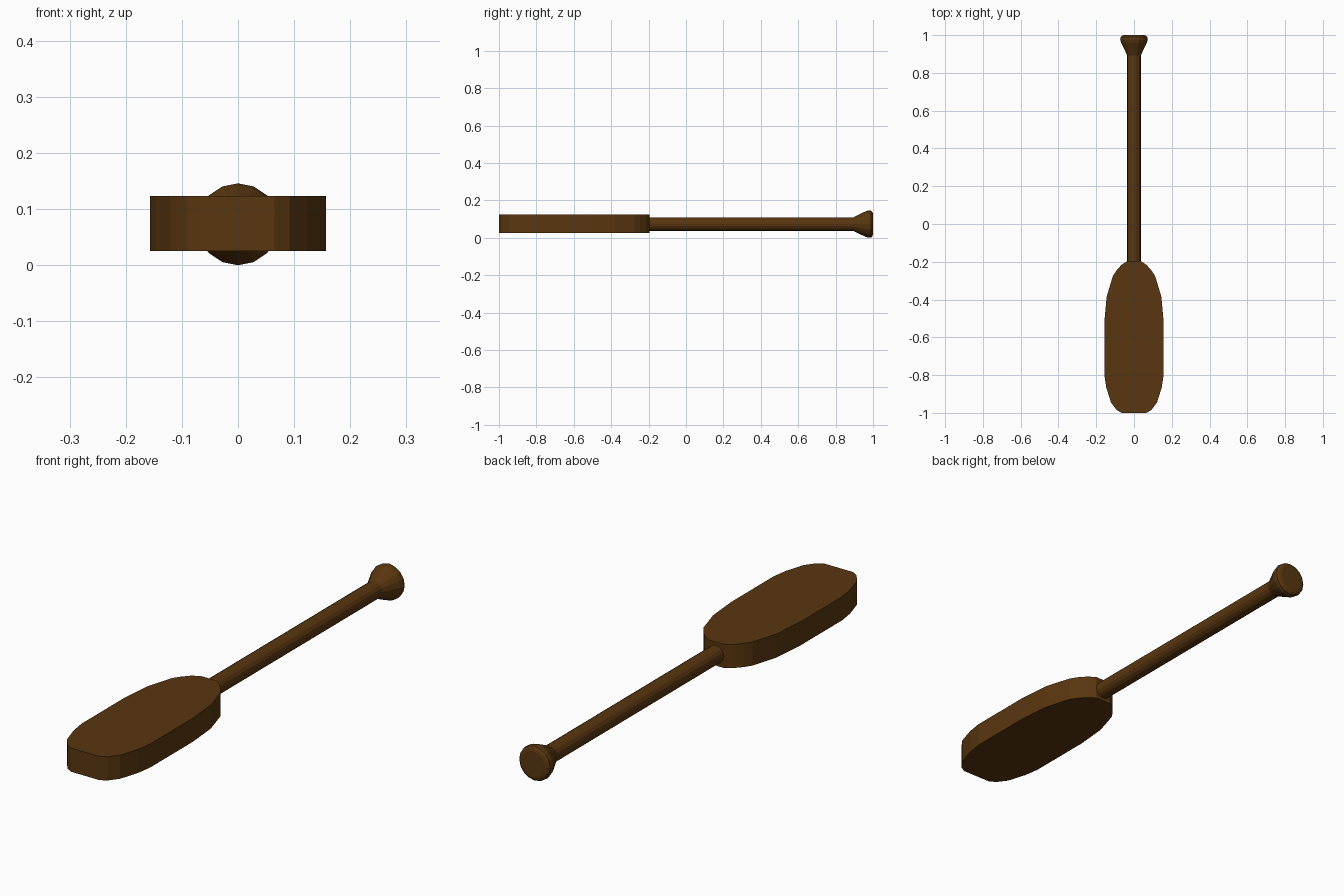
import bpy, bmesh, math

if "Cube" in bpy.data.objects:
    bpy.data.objects.remove(bpy.data.objects["Cube"])

wood = bpy.data.materials.new("dark_wood")
wood.diffuse_color = (0.1, 0.037, 0.005, 1)
wood.use_nodes = True
wood.node_tree.nodes["Principled BSDF"].inputs["Base Color"].default_value = wood.diffuse_color
MID_Z = 0.073


def finish(name, bm):
    bmesh.ops.recalc_face_normals(bm, faces=bm.faces)
    mesh = bpy.data.meshes.new(name)
    bm.to_mesh(mesh)
    bm.free()
    mesh.materials.append(wood)
    obj = bpy.data.objects.new(name, mesh)
    bpy.context.collection.objects.link(obj)
    return obj


def lathe(name, profile, sides=16):
    """Closed round part along y from (y, radius) pairs."""
    bm = bmesh.new()
    rings = []
    for y, r in profile:
        rings.append([bm.verts.new((r * math.sin(i * math.tau / sides), y,
                                    MID_Z + r * math.cos(i * math.tau / sides)))
                      for i in range(sides)])
    for a, b in zip(rings, rings[1:]):
        for i in range(sides):
            j = (i + 1) % sides
            bm.faces.new((a[i], a[j], b[j], b[i]))
    bm.faces.new(rings[0])
    bm.faces.new(rings[-1])
    return finish(name, bm)


# Blade: half outline (x, y), mirrored and extruded upward
half = [(0.065, -1.0), (0.092, -0.985), (0.122, -0.945), (0.147, -0.865),
        (0.157, -0.8), (0.157, -0.52), (0.145, -0.385), (0.112, -0.275),
        (0.092, -0.245), (0.065, -0.215), (0.035, -0.196)]
outline = half + [(-x, y) for x, y in reversed(half)]
bm = bmesh.new()
face = bm.faces.new([bm.verts.new((x, y, 0.025)) for x, y in outline])
top = bmesh.ops.extrude_face_region(bm, geom=[face])["geom"]
bmesh.ops.translate(bm, vec=(0, 0, 0.098),
                    verts=[v for v in top if isinstance(v, bmesh.types.BMVert)])
finish("blade", bm)

# Round shaft with flared knob at the end
lathe("shaft_and_knob", [(-0.22, 0.036), (0.893, 0.036), (0.962, 0.069),
                         (0.977, 0.073), (0.99, 0.071), (0.997, 0.064),
                         (1.0, 0.054)])
